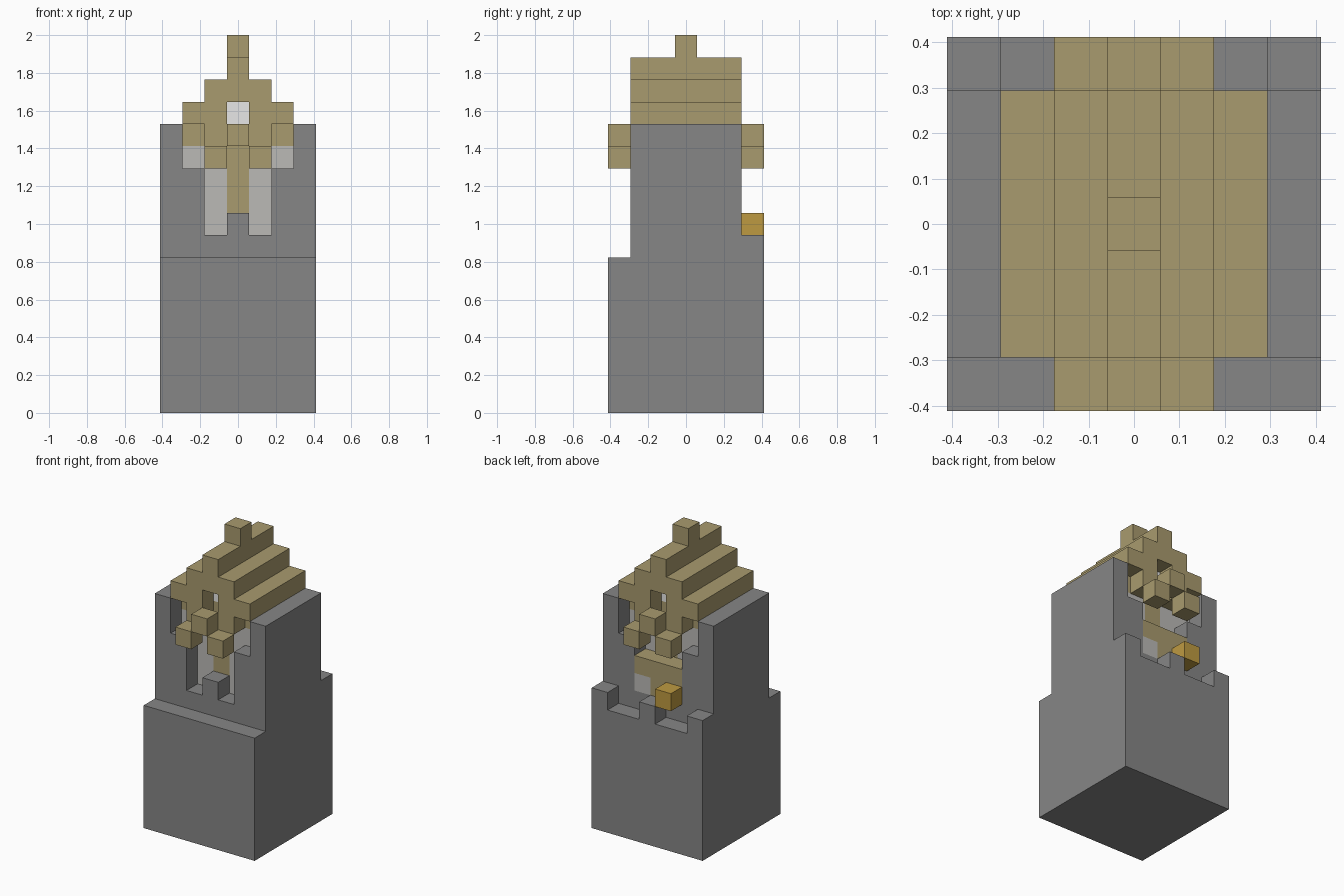
import bpy
import bmesh

if "Cube" in bpy.data.objects:
    bpy.data.objects.remove(bpy.data.objects["Cube"], do_unlink=True)

U = 2 / 17   # one block


def material(name, *rgb):
    m = bpy.data.materials.new(name)
    m.use_nodes = True
    m.diffuse_color = (*rgb, 1)
    m.node_tree.nodes["Principled BSDF"].inputs["Base Color"].default_value = (*rgb, 1)
    return m


stone = material("stone grey", 0.238, 0.238, 0.238)
straw = material("straw", 0.397, 0.328, 0.156)
pale = material("pale grey", 0.497, 0.491, 0.468)
gold = material("gold", 0.515, 0.323, 0.053)
white = material("white", 1, 1, 1)


def blocks(name, mat, *boxes):
    """One object from boxes given as (x0, x1, y0, y1, z0, z1) in block units."""
    bm = bmesh.new()
    for x0, x1, y0, y1, z0, z1 in boxes:
        verts = bmesh.ops.create_cube(bm, size=1)["verts"]
        for v in verts:
            v.co.x = ((x1 if v.co.x > 0 else x0) - 3.5) * U
            v.co.y = ((y1 if v.co.y > 0 else y0) - 3.5) * U
            v.co.z = (z1 if v.co.z > 0 else z0) * U
    mesh = bpy.data.meshes.new(name)
    bm.to_mesh(mesh)
    bm.free()
    mesh.materials.append(mat)
    obj = bpy.data.objects.new(name, mesh)
    bpy.context.scene.collection.objects.link(obj)
    return obj


def both(x0, x1, *rest):
    """A box and its mirror image across the middle."""
    return (x0, x1, *rest), (7 - x1, 7 - x0, *rest)


# Tower body
blocks("base", stone, (0, 7, 0, 7, 0, 7))
blocks("side_walls", stone, *both(0, 1, 1, 6, 7, 13))
blocks("floor", stone, (1, 6, 1, 6, 7, 8))
blocks("front_wall_posts", stone, *both(1, 2, 1, 2, 8, 11))
blocks("back_wall_posts", stone, *both(1, 2, 5, 6, 8, 11))
blocks("front_sill_block", stone, (3, 4, 1, 2, 8, 9))
blocks("back_battlements", stone, *[(x, x + 1, 6, 7, 7, 8) for x in (0, 3, 6)])

# Inner chamber
blocks("chamber_panels", pale, *both(1, 3, 2, 5, 8, 12))
blocks("chamber_column", straw, (3, 4, 2, 5, 8, 12))
blocks("chamber_top", straw, (1, 6, 2, 5, 12, 13))
blocks("back_parapet", straw, (2, 4, 5, 6, 8, 10), (4, 5, 5, 6, 9, 10))
blocks("back_parapet_patch", pale, (4, 5, 5, 6, 8, 9))
blocks("gable_light", white, (3, 4, 2, 5, 13, 14))

# Stepped roof with gable legs
blocks("roof", straw, *both(1, 3, 1, 6, 13, 14), (2, 5, 1, 6, 14, 15),
       (3, 4, 1, 6, 15, 16))
blocks("roof_peak", straw, (3, 4, 3, 4, 16, 17))
for side, y in (("front", 1), ("back", 5)):
    blocks(side + "_gable_legs", straw, *both(2, 3, y, y + 1, 12, 13))

# Ornaments in front of each gable
for side, y in (("front", 0), ("back", 6)):
    blocks(side + "_ornaments", straw, *both(2, 3, y, y + 1, 11, 12),
           (3, 4, y, y + 1, 12, 13))
blocks("gold_block", gold, (2, 3, 6, 7, 8, 9))
